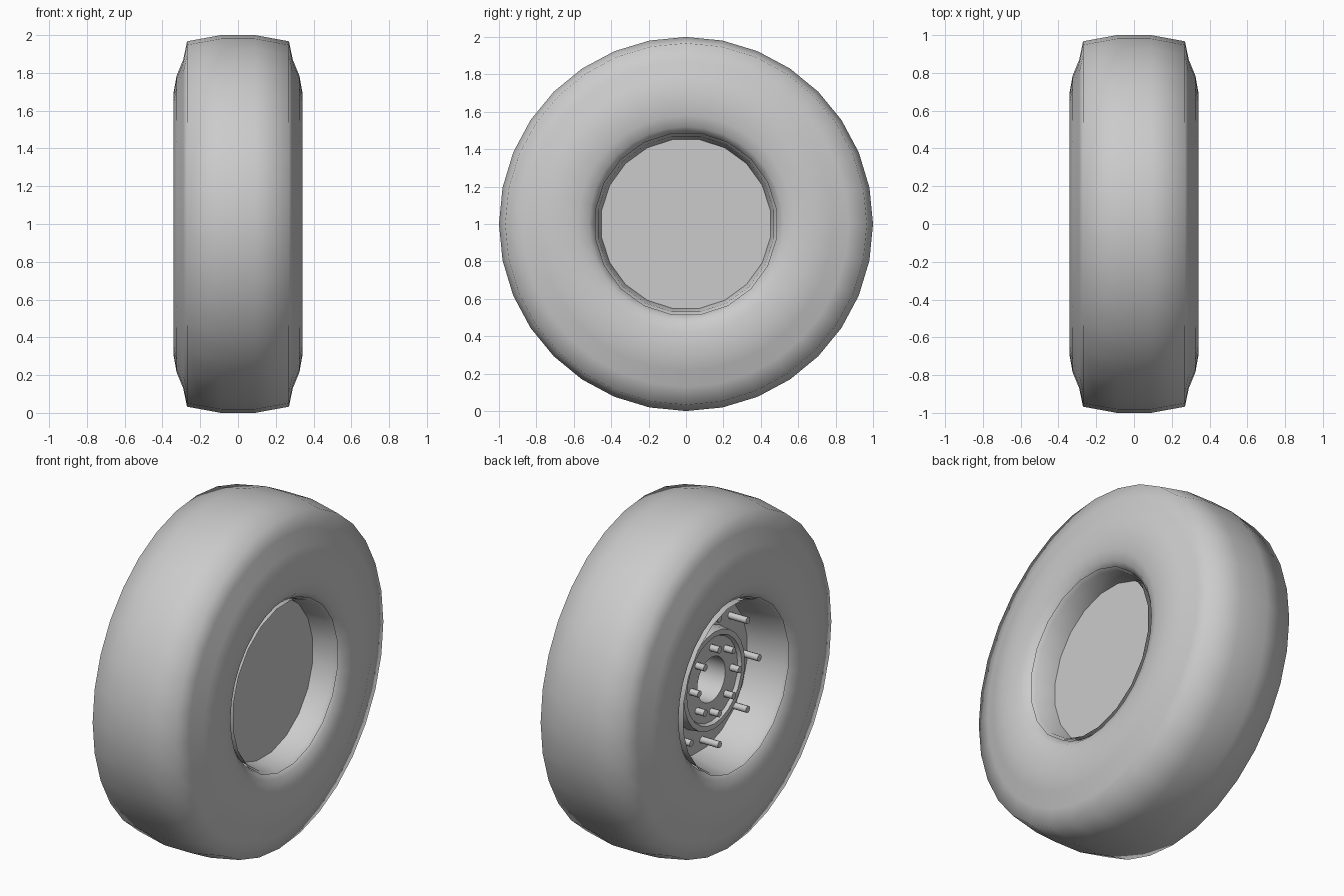
import bpy, bmesh, math
from mathutils import Matrix

cube = bpy.data.objects.get("Cube")
if cube:
    bpy.data.objects.remove(cube, do_unlink=True)

# One plain grey for the whole wheel
grey = bpy.data.materials.new("plain_grey")
grey.use_nodes = True
grey.diffuse_color = (0.6, 0.6, 0.6, 1)
grey.node_tree.nodes["Principled BSDF"].inputs["Base Color"].default_value = (0.6, 0.6, 0.6, 1)


def finish(name, bm, angle):
    mesh = bpy.data.meshes.new(name)
    bm.to_mesh(mesh)
    bm.free()
    for p in mesh.polygons:
        p.use_smooth = True
    mesh.set_sharp_from_angle(angle=math.radians(angle))
    mesh.materials.append(grey)
    obj = bpy.data.objects.new(name, mesh)
    obj.location.z = 1
    bpy.context.collection.objects.link(obj)
    return obj


def lathe(name, profile, sides, phase=0.0, angle=40, closed=False):
    """Spin (x, radius) points around the x axle; a zero radius makes a cap."""
    bm = bmesh.new()
    rings = []
    for x, r in profile:
        count = sides if r > 0 else 1
        turns = [2 * math.pi * (i + phase) / sides for i in range(count)]
        rings.append([bm.verts.new((x, r * math.cos(a), r * math.sin(a))) for a in turns])
    pairs = list(zip(rings, rings[1:]))
    if closed:
        pairs.append((rings[-1], rings[0]))
    for a, b in pairs:
        for i in range(sides):
            k = (i + 1) % sides
            loop = [a[i % len(a)], a[k % len(a)], b[k % len(b)], b[i % len(b)]]
            bm.faces.new(list(dict.fromkeys(loop)))
    return finish(name, bm, angle)


# Tyre: mirrored half section, from the tread centre round to the bead
half = [(0.09, 1.0), (0.27, 0.967), (0.29, 0.87), (0.325, 0.785),
        (0.342, 0.69), (0.335, 0.58), (0.315, 0.52), (0.28, 0.485)]
tyre = [(-x, r) for x, r in reversed(half)] + half
lathe("tyre", tyre, 32, angle=180, closed=True)

# Closed dish on the left side
lathe("outer_dish", [(0.31, 0.492), (0.29, 0.475), (0.17, 0.457), (0.17, 0)], 20, phase=0.5)

# Rim well with its disc on the right side
lathe("rim_well", [(-0.12, 0.27), (-0.09, 0.445), (-0.2, 0.465), (-0.31, 0.482), (-0.325, 0.495)],
      20, phase=0.5)

# Hub: open bore, recessed face and raised outer ring
lathe("hub", [(0.06, 0), (0.06, 0.13), (-0.165, 0.13), (-0.165, 0.245),
              (-0.185, 0.255), (-0.185, 0.285), (-0.1, 0.295)], 24)


def bolt_circle(name, count, radius, x_in, x_out, size):
    bm = bmesh.new()
    for i in range(count):
        a = 2 * math.pi * i / count
        place = Matrix.Translation(((x_in + x_out) / 2, radius * math.cos(a), radius * math.sin(a)))
        bmesh.ops.create_cone(bm, cap_ends=True, segments=8, radius1=size, radius2=size,
                              depth=x_in - x_out, matrix=place @ Matrix.Rotation(math.pi / 2, 4, 'Y'))
    finish(name, bm, 50)


# Two circles of studs
bolt_circle("hub_studs", 8, 0.188, -0.15, -0.22, 0.02)
bolt_circle("rim_studs", 8, 0.37, -0.09, -0.22, 0.02)
